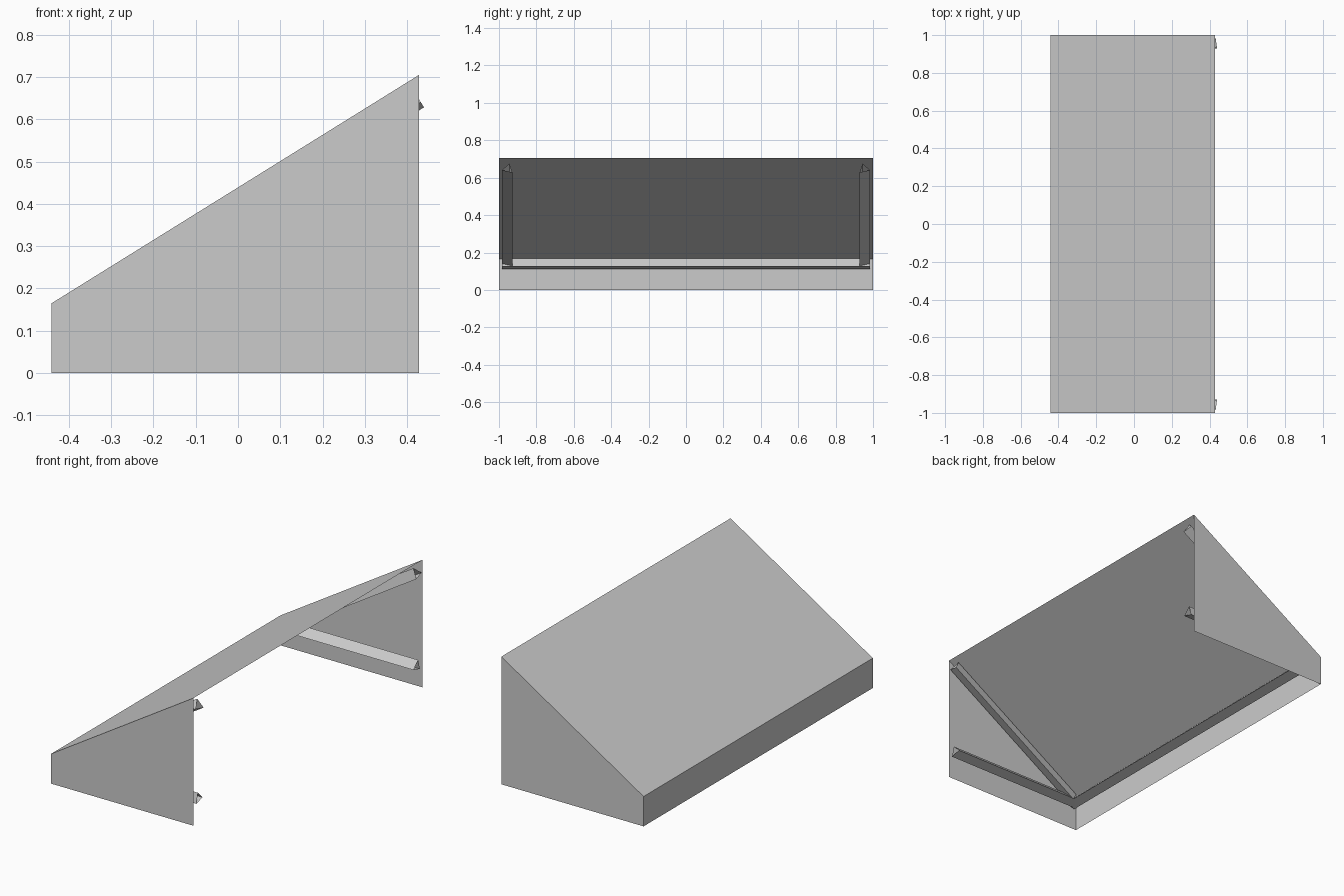
import bpy
import bmesh
from math import cos, sin, radians
from mathutils import Vector

cube = bpy.data.objects.get("Cube")
if cube:
    bpy.data.objects.remove(cube, do_unlink=True)

grey = bpy.data.materials.new("light_grey")
grey.use_nodes = True
grey.diffuse_color = (0.6, 0.6, 0.6, 1)
grey.node_tree.nodes["Principled BSDF"].inputs["Base Color"].default_value = (0.6, 0.6, 0.6, 1)

# Main dimensions
BACK, OPEN = -0.441, 0.428
LOW, HIGH = 0.165, 0.705
HALF = 1.0
RAIL_Z = 0.135
OFFSET, RADIUS = 0.048, 0.033


def make_object(name, faces):
    """Build a mesh from a list of faces, each a list of points."""
    bm = bmesh.new()
    for points in faces:
        bm.faces.new([bm.verts.new(p) for p in points])
    bmesh.ops.remove_doubles(bm, verts=bm.verts, dist=0.0001)
    mesh = bpy.data.meshes.new(name)
    bm.to_mesh(mesh)
    bm.free()
    mesh.materials.append(grey)
    obj = bpy.data.objects.new(name, mesh)
    bpy.context.collection.objects.link(obj)
    return obj


def make_rail(name, start, end, inward, up, turn, offset_up):
    """Open three-sided tube running beside the line from start to end."""
    start, end, inward, up = map(Vector, (start, end, inward, up))
    ring = []
    for i in range(3):
        a = radians(turn + 120 * i)
        ring.append(inward * (OFFSET + RADIUS * cos(a)) + up * (offset_up + RADIUS * sin(a)))
    sides = []
    for i in range(3):
        p, q = ring[i], ring[(i + 1) % 3]
        sides.append([start + p, start + q, end + q, end + p])
    rail = make_object(name, sides)
    bm = bmesh.new()
    bm.from_mesh(rail.data)
    bmesh.ops.recalc_face_normals(bm, faces=bm.faces)
    bm.to_mesh(rail.data)
    bm.free()


# Thin sheets of the canopy: roof and low wall
make_object("sloped_roof", [[(BACK, -HALF, LOW), (OPEN, -HALF, HIGH),
                             (OPEN, HALF, HIGH), (BACK, HALF, LOW)]])
make_object("low_wall", [[(BACK, -HALF, 0), (BACK, -HALF, LOW),
                          (BACK, HALF, LOW), (BACK, HALF, 0)]])

# Slope direction and the direction pointing down from the roof
slope = Vector((OPEN - BACK, 0, HIGH - LOW)).normalized()
below = Vector((slope.z, 0, -slope.x))
corner = Vector((BACK, 0, LOW))

# Side walls with their rails
for side, label in ((-1, "front"), (1, "rear")):
    y = side * HALF
    wall = [(BACK, y, 0), (OPEN, y, 0), (OPEN, y, HIGH), (BACK, y, LOW)]
    make_object(label + "_side_wall", [wall if side < 0 else wall[::-1]])
    edge = corner + Vector((0, y, 0))
    make_rail(label + "_roof_rail", edge + slope * 0.045, edge + slope * 0.993,
              (0, -side, 0), below, 45, OFFSET)
    make_rail(label + "_side_rail", (BACK + 0.02, y, RAIL_Z), (OPEN, y, RAIL_Z),
              (0, -side, 0), (0, 0, 1), -15, 0)

# Long rail on the low wall
make_rail("low_wall_rail", (BACK, -0.985, RAIL_Z), (BACK, 0.985, RAIL_Z),
          (1, 0, 0), (0, 0, 1), -15, 0)
